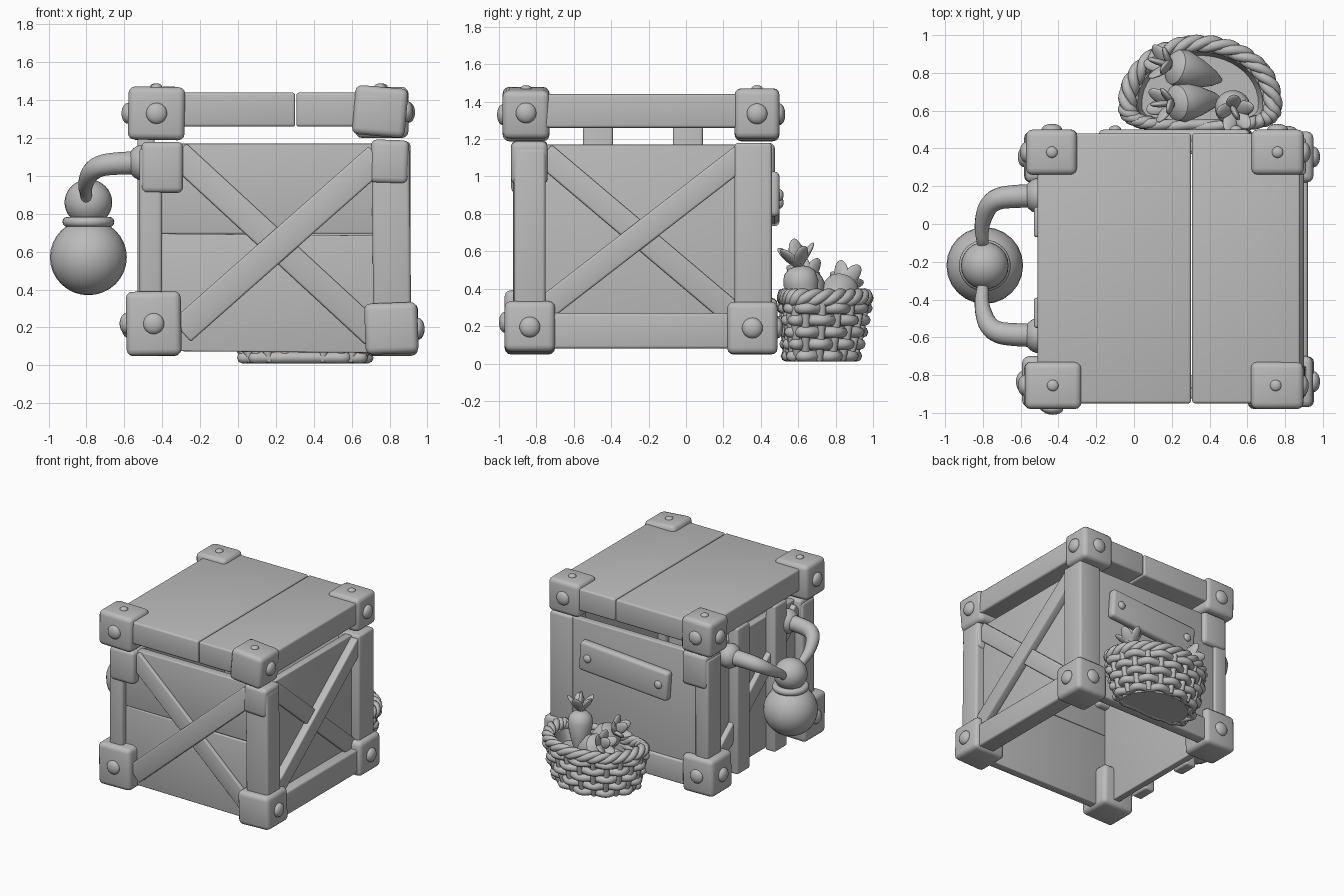
import bpy, bmesh
from math import sin, cos, pi, atan2, hypot, copysign, radians
from mathutils import Vector, Matrix, Euler

if "Cube" in bpy.data.objects:
    bpy.data.objects.remove(bpy.data.objects["Cube"])

grey = bpy.data.materials.new("plain grey")
grey.use_nodes = True
grey.diffuse_color = (0.5, 0.5, 0.5, 1)
grey.node_tree.nodes["Principled BSDF"].inputs["Base Color"].default_value = (0.5, 0.5, 0.5, 1)


def smooth(ob, angle=40):
    bpy.ops.object.select_all(action='DESELECT')
    ob.select_set(True)
    bpy.context.view_layer.objects.active = ob
    bpy.ops.object.shade_smooth_by_angle(angle=radians(angle))


def finish(name, bm):
    me = bpy.data.meshes.new(name)
    bmesh.ops.recalc_face_normals(bm, faces=bm.faces)
    bm.to_mesh(me)
    bm.free()
    me.materials.append(grey)
    ob = bpy.data.objects.new(name, me)
    bpy.context.collection.objects.link(ob)
    smooth(ob)
    return ob


def box(name, x, y, z, bevel=0.015, rot=(0, 0, 0)):
    """Rounded box from ranges on each axis."""
    bm = bmesh.new()
    bmesh.ops.create_cube(bm, size=1)
    size = [b - a for a, b in (x, y, z)]
    mid = [(a + b) / 2 for a, b in (x, y, z)]
    bmesh.ops.scale(bm, vec=size, verts=bm.verts)
    bmesh.ops.bevel(bm, geom=bm.edges[:], offset=bevel, segments=3, profile=0.5, affect='EDGES')
    turn = Euler([radians(a) for a in rot]).to_matrix().to_4x4()
    bmesh.ops.transform(bm, matrix=Matrix.Translation(mid) @ turn, verts=bm.verts)
    return finish(name, bm)


def ball(name, loc, scale, turn=Matrix()):
    bm = bmesh.new()
    bmesh.ops.create_uvsphere(bm, u_segments=24, v_segments=16, radius=1)
    m = Matrix.Translation(loc) @ turn @ Matrix.Diagonal((*scale, 1))
    bmesh.ops.transform(bm, matrix=m, verts=bm.verts)
    return finish(name, bm)


def tube(name, pts, radius, radii=None, closed=False, spline='POLY', sides=2):
    """Round tube along a path, turned into a mesh."""
    cu = bpy.data.curves.new(name, 'CURVE')
    cu.dimensions = '3D'
    cu.bevel_depth, cu.bevel_resolution, cu.use_fill_caps = radius, sides, True
    sp = cu.splines.new(spline)
    sp.points.add(len(pts) - 1)
    for i, p in enumerate(pts):
        sp.points[i].co = (*p, 1)
        sp.points[i].radius = radii[i] if radii else 1
    sp.use_cyclic_u = closed
    if spline == 'NURBS':
        sp.use_endpoint_u, sp.order_u, sp.resolution_u = True, 3, 8
    cu.materials.append(grey)
    ob = bpy.data.objects.new(name, cu)
    bpy.context.collection.objects.link(ob)
    bpy.ops.object.select_all(action='DESELECT')
    ob.select_set(True)
    bpy.context.view_layer.objects.active = ob
    bpy.ops.object.convert(target='MESH')
    smooth(bpy.context.view_layer.objects.active, 60)


def loft(name, rings):
    """Skin over rings of points, with both ends filled."""
    bm = bmesh.new()
    vs = [[bm.verts.new(p) for p in r] for r in rings]
    n = len(vs[0])
    for a, b in zip(vs, vs[1:]):
        for i in range(n):
            bm.faces.new((a[i], a[(i + 1) % n], b[(i + 1) % n], b[i]))
    bm.faces.new(vs[0])
    bm.faces.new(vs[-1])
    return finish(name, bm)


# Lid boards
box("lid_board_wide", (-0.51, 0.302), (-0.95, 0.48), (1.26, 1.44))
box("lid_board_narrow", (0.308, 0.88), (-0.95, 0.48), (1.26, 1.44))

# Crate walls, open at the bottom
box("front_board_lower", (-0.42, 0.8), (-0.87, -0.8), (0.07, 0.69), 0.008, (0, 0.5, 0))
box("front_board_upper", (-0.42, 0.8), (-0.87, -0.8), (0.695, 1.17), 0.008)
box("left_wall", (0.78, 0.84), (-0.85, 0.42), (0.08, 1.17), 0.008)
box("right_wall", (-0.45, -0.39), (-0.85, 0.42), (0.1, 1.17), 0.008)
box("back_board", (-0.42, 0.8), (0.38, 0.44), (0.08, 1.17), 0.008)

# Corner posts and their caps
box("front_left_post", (0.71, 0.91), (-0.92, -0.75), (0.2, 1.15), 0.02, (0, -0.6, 0))
box("front_left_cap", (0.7, 0.9), (-0.935, -0.74), (0.96, 1.19), 0.03, (0, 2, 0))
box("back_left_post", (0.71, 0.91), (0.26, 0.46), (0.2, 1.18), 0.02)
for name, y0, y1 in (("front", -0.92, -0.76), ("back", 0.28, 0.46)):
    box(name + "_right_post", (-0.52, -0.4), (y0, y1), (0.2, 1.15), 0.02)
    box(name + "_right_cap", (-0.51, -0.29), (y0 - 0.015, y1 + 0.015), (0.91, 1.18), 0.03)

# Bottom rails
box("left_bottom_rail", (0.8, 0.92), (-0.75, 0.3), (0.08, 0.27), 0.015)
box("back_bottom_rail", (-0.4, 0.75), (0.37, 0.46), (0.08, 0.27), 0.015)


def brace(name, axis, p, q, width, lo, hi):
    """Diagonal plank on a wall; axis is the wall direction."""
    dx, dz = q[0] - p[0], q[1] - p[1]
    half, a = hypot(dx, dz) / 2, atan2(dz, dx) * 180 / pi
    mx, mz = (p[0] + q[0]) / 2, (p[1] + q[1]) / 2
    along, up = (mx - half, mx + half), (mz - width / 2, mz + width / 2)
    if axis == 'X':
        box(name, along, (lo, hi), up, 0.012, (0, -a, 0))
    else:
        box(name, (lo, hi), along, up, 0.012, (a, 0, 0))


brace("front_brace_over", 'X', (-0.3, 0.18), (0.74, 1.1), 0.15, -0.925, -0.86)
brace("front_brace_under", 'X', (-0.32, 1.12), (0.72, 0.16), 0.14, -0.895, -0.86)
brace("left_brace_over", 'Y', (-0.76, 0.29), (0.3, 1.11), 0.13, 0.83, 0.9)
brace("left_brace_under", 'Y', (-0.76, 1.12), (0.28, 0.24), 0.13, 0.83, 0.87)
brace("right_brace_over", 'Y', (-0.76, 1.1), (0.3, 0.24), 0.13, -0.49, -0.43)
for y in (-0.47, 0.01):
    box("right_upright_plank", (-0.53, -0.44), (y - 0.08, y + 0.08), (0.08, 1.27), 0.015)

# Corner blocks with bolts: name, x range, y range, z range, tilt, bolt on front or back
corners = (
    ("lid_front_right", (-0.58, -0.28), (-0.98, -0.73), (1.19, 1.47), 1, True),
    ("lid_front_left", (0.61, 0.89), (-0.98, -0.73), (1.21, 1.47), 5, False),
    ("lid_back_right", (-0.57, -0.3), (0.26, 0.5), (1.19, 1.47), -1, True),
    ("lid_back_left", (0.62, 0.9), (0.26, 0.5), (1.2, 1.47), 0, True),
    ("foot_front_right", (-0.59, -0.3), (-0.97, -0.7), (0.05, 0.39), -1, True),
    ("foot_front_left", (0.67, 0.95), (-0.97, -0.7), (0.06, 0.33), -2, False),
    ("foot_back_right", (-0.58, -0.3), (0.22, 0.49), (0.05, 0.35), 1, True),
    ("foot_back_left", (0.67, 0.95), (0.22, 0.49), (0.05, 0.33), 0, True))
for name, x, y, z, tilt, end_bolt in corners:
    box(name + "_block", x, y, z, 0.035, (0, tilt, 0))
    mx, my, mz = [(a + b) / 2 for a, b in (x, y, z)]
    side = x[0] if mx < 0 else x[1]
    ball(name + "_side_bolt", (side, my, mz), (0.035, 0.055, 0.055))
    if end_bolt:
        ball(name + "_end_bolt", (mx, y[0] if my < 0 else y[1], mz), (0.055, 0.03, 0.055))
    if z[0] > 1:
        ball(name + "_top_bolt", (mx, my, z[1]), (0.03, 0.03, 0.018))

# Blank plate on the back
box("back_plate", (-0.18, 0.62), (0.43, 0.5), (0.76, 1.0), 0.025, (0, -4, 0))
for x, z in ((-0.1, 0.86), (0.54, 0.9)):
    ball("plate_bolt", (x, 0.5, z), (0.032, 0.022, 0.032))

# Hanging lamp and its two-sided handle
LX, LY = -0.79, -0.22
ball("lamp_bulb", (LX, LY, 0.57), (0.203, 0.203, 0.2))
ball("lamp_cap", (LX, LY, 0.86), (0.126, 0.126, 0.122))
tube("lamp_collar", [(LX + 0.11 * cos(t * pi / 16), LY + 0.11 * sin(t * pi / 16), 0.757)
                     for t in range(32)], 0.027, closed=True, sides=4)
path = [(-0.45, 0.37, 1.07), (-0.62, 0.37, 1.07), (-0.76, 0.35, 1.05),
        (-0.81, 0.22, 0.96), (-0.8, 0.11, 0.9), (-0.8, 0.07, 0.83)]
for s in (1, -1):
    tube("lamp_handle_arm", [(x, LY + s * y, z) for x, y, z in path], 0.062,
         [1, 1, 0.9, 0.65, 0.5, 0.35], spline='NURBS', sides=5)
    ball("lamp_handle_mount", (-0.5, LY + s * 0.37, 1.07), (0.085, 0.095, 0.095))

# Woven basket, flatter against the crate
def outline(t, grow, z):
    c, s = cos(t), sin(t)
    if s < 0:
        c, s = copysign(abs(c) ** 0.6, c), -0.38 * abs(s) ** 0.6
    size = 0.74 + 0.26 * min(1, max(0, z / 0.3)) ** 0.6
    r = size + grow / 0.36
    return Vector((0.35 + 0.385 * c * r, 0.64 + 0.315 * s * r, z))


STAKES, STEPS = 22, 132
angles = [2 * pi * i / STEPS for i in range(STEPS)]
loft("basket_lining", [[outline(t, g, z) for t in angles[::3]] for g, z in
                       ((-0.02, 0.015), (-0.01, 0.1), (-0.01, 0.2), (-0.01, 0.33),
                        (-0.05, 0.33), (-0.06, 0.24))])
for row in range(5):
    tube("basket_weave", [outline(t, 0.02 * cos(STAKES / 2 * t + pi * row), 0.04 + 0.064 * row)
                          for t in angles], 0.03, closed=True)
for i in range(STAKES):
    t = 2 * pi * i / STAKES
    tube("basket_stake", [outline(t, 0.005, 0.02 + 0.06 * k) for k in range(6)], 0.022)
for k in range(3):
    tube("basket_rim_strand", [outline(t, 0.024 * cos(9 * t + k * 2 * pi / 3),
                                       0.352 + 0.024 * sin(9 * t + k * 2 * pi / 3))
                               for t in angles], 0.027, closed=True)


# Root vegetables with leafy tops
def vegetable(crown, tip, radius, leaf):
    crown, tip = Vector(crown), Vector(tip)
    turn = (crown - tip).to_track_quat('Z', 'Y').to_matrix().to_4x4()
    length = (crown - tip).length
    rings = []
    for f, w in ((0, 0.1), (0.15, 0.4), (0.45, 0.75), (0.75, 1), (0.9, 0.9), (0.98, 0.55), (1, 0.2)):
        rings.append([tip + turn @ Vector((radius * w * cos(a * pi / 10), radius * w * sin(a * pi / 10),
                                           f * length)) for a in range(20)])
    loft("vegetable_root", rings)
    for i in range(6):
        lean = 0.75 if i else 0
        m = turn @ Matrix.Rotation(i * 2 * pi / 5, 4, 'Z') @ Matrix.Rotation(lean, 4, 'Y')
        ball("vegetable_leaf", crown + m @ Vector((0, 0, leaf * 0.45)),
             (0.018, 0.042, leaf * 0.55), m)


vegetable((0.53, 0.6, 0.52), (0.5, 0.66, 0.16), 0.095, 0.15)
vegetable((0.19, 0.84, 0.42), (0.46, 0.76, 0.24), 0.105, 0.14)
vegetable((0.2, 0.64, 0.45), (0.46, 0.66, 0.24), 0.105, 0.14)
